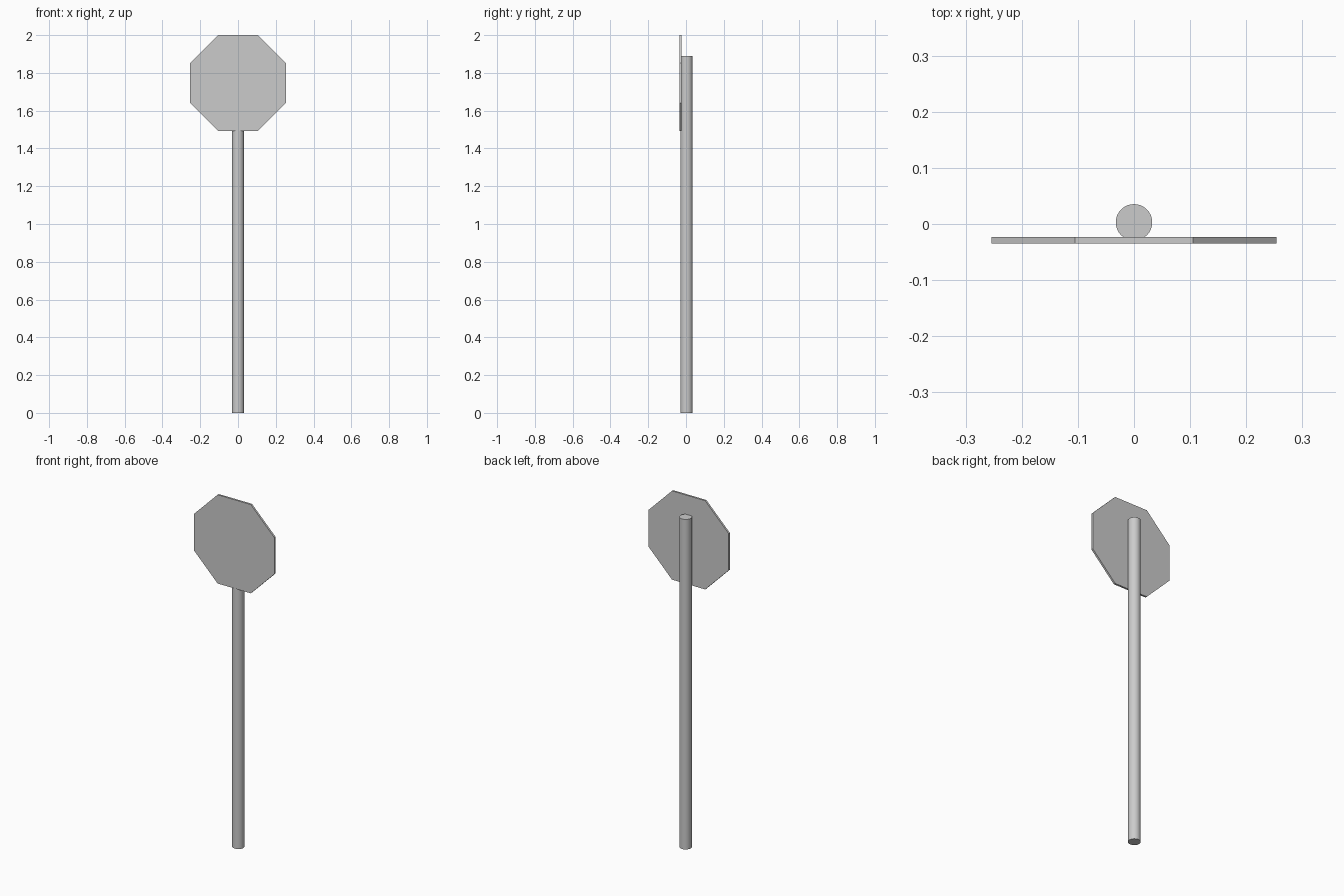
import bpy
from math import radians, cos, pi

if "Cube" in bpy.data.objects:
    bpy.data.objects.remove(bpy.data.objects["Cube"])

APOTHEM = 0.254
POST_R = 0.0325
POST_H = 1.89

# Round post standing on the ground
bpy.ops.mesh.primitive_cylinder_add(vertices=32, radius=POST_R, depth=POST_H,
                                    location=(0, 0.003, POST_H / 2))
post = bpy.context.object
post.name = "post"
bpy.ops.object.shade_smooth_by_angle(angle=radians(30))

# Octagonal sign plate, flats turned to top, bottom and sides
bpy.ops.mesh.primitive_cylinder_add(vertices=8, radius=APOTHEM / cos(pi / 8), depth=0.011)
plate = bpy.context.object
plate.name = "sign_plate"
plate.rotation_euler = (0, 0, pi / 8)
bpy.ops.object.transform_apply(location=False, rotation=True, scale=False)
plate.rotation_euler = (pi / 2, 0, 0)
plate.location = (0, -0.029, 2 - APOTHEM)
bpy.ops.object.transform_apply(location=False, rotation=True, scale=False)
